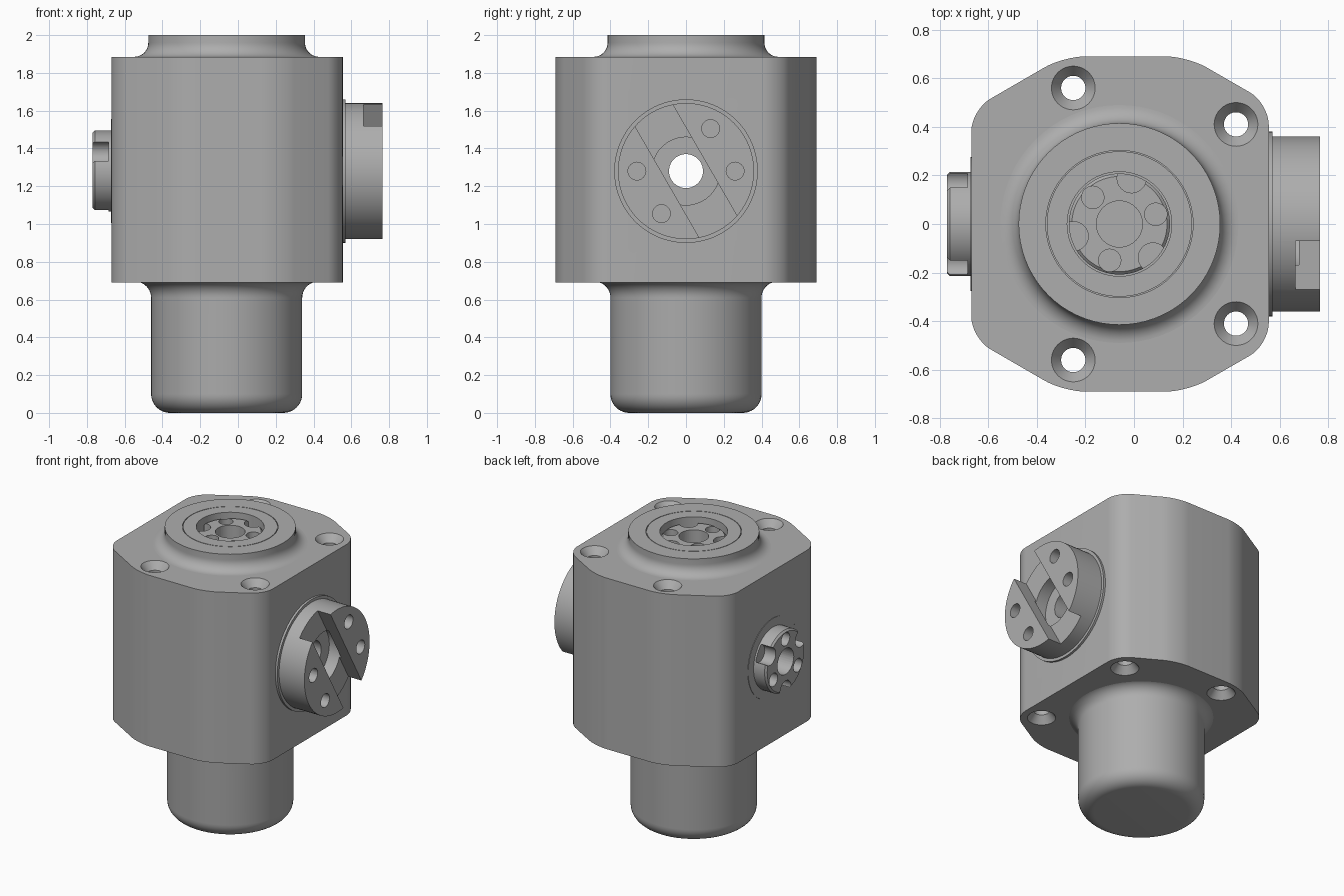
import bpy, bmesh
from math import radians, cos, sin
from mathutils import Matrix

cube = bpy.data.objects.get("Cube")
if cube:
    bpy.data.objects.remove(cube, do_unlink=True)

STEEL = (0.42, 0.42, 0.42, 1)
steel = bpy.data.materials.new("grey steel")
steel.use_nodes = True
steel.diffuse_color = STEEL
steel.node_tree.nodes["Principled BSDF"].inputs["Base Color"].default_value = STEEL


def finish(name, bm, matrix=Matrix()):
    bmesh.ops.remove_doubles(bm, verts=bm.verts, dist=1e-5)
    bmesh.ops.recalc_face_normals(bm, faces=bm.faces)
    bm.transform(matrix)
    mesh = bpy.data.meshes.new(name)
    bm.to_mesh(mesh)
    bm.free()
    mesh.materials.append(steel)
    obj = bpy.data.objects.new(name, mesh)
    bpy.context.collection.objects.link(obj)
    return obj


def arc(cx, cz, r, start, end, steps=10):
    angles = [radians(start + (end - start) * i / steps) for i in range(steps + 1)]
    return [(cx + r * cos(a), cz + r * sin(a)) for a in angles]


def lathe(name, profile, matrix=Matrix(), closed=False, steps=72):
    """Turn a profile of (radius, height) points about local z."""
    bm = bmesh.new()
    verts = [bm.verts.new((r, 0, z)) for r, z in profile]
    pairs = list(zip(verts, verts[1:]))
    if closed:
        pairs.append((verts[-1], verts[0]))
    edges = [bm.edges.new(p) for p in pairs]
    bmesh.ops.spin(bm, geom=verts + edges, cent=(0, 0, 0), axis=(0, 0, 1),
                   angle=radians(360), steps=steps)
    return finish(name, bm, matrix)


def rod(name, r, z0, z1, matrix=Matrix(), steps=40):
    return lathe(name, [(0, z0), (r, z0), (r, z1), (0, z1)], matrix, steps=steps)


def cut(cutter, *targets):
    for obj in targets:
        mod = obj.modifiers.new("cut", 'BOOLEAN')
        mod.operation, mod.solver, mod.object = 'DIFFERENCE', 'EXACT', cutter
        bpy.context.view_layer.objects.active = obj
        bpy.ops.object.modifier_apply(modifier=mod.name)
    bpy.data.objects.remove(cutter, do_unlink=True)


def polar(r, degrees):
    a = radians(degrees)
    return Matrix.Translation((r * cos(a), r * sin(a), 0))


AXIS = Matrix.Translation((-0.06, 0, 0))
SIDE_Z = Matrix.Translation((0, 0, 1.28))
TO_RIGHT = SIDE_Z @ Matrix.Rotation(radians(90), 4, 'Y')
TO_LEFT = SIDE_Z @ Matrix.Rotation(radians(-90), 4, 'Y')
LOW, HIGH = 0.69, 1.885

# Eight-sided housing with rounded upright corners
half = [(0.555, 0.497), (0.22, 0.69), (-0.29, 0.69), (-0.67, 0.47)]
outline = half + [(x, -y) for x, y in reversed(half)]
bm = bmesh.new()
base = bm.faces.new([bm.verts.new((x, y, LOW)) for x, y in outline])
top = bmesh.ops.extrude_face_region(bm, geom=[base])["geom"]
bmesh.ops.translate(bm, vec=(0, 0, HIGH - LOW),
                    verts=[g for g in top if isinstance(g, bmesh.types.BMVert)])
upright = [e for e in bm.edges if abs(e.verts[0].co.z - e.verts[1].co.z) > 0.5]
bmesh.ops.bevel(bm, geom=upright, offset=0.09, segments=8, profile=0.5, affect='EDGES')
housing = finish("housing", bm)

# Countersunk bolt holes through the housing
for x, y in ((-0.25, 0.56), (0.42, 0.41)):
    for side in (1, -1):
        sink = [(0, LOW - 0.02), (0.105, LOW - 0.02), (0.09, LOW), (0.05, LOW + 0.05),
                (0.05, HIGH - 0.05), (0.09, HIGH), (0.105, HIGH + 0.02), (0, HIGH + 0.02)]
        cut(lathe("bolt_cutter", sink, Matrix.Translation((x, y * side, 0)), steps=40), housing)

# Lower barrel with rounded end and flared root
barrel = lathe("lower_barrel", [(0, 0)] + arc(0.3, 0.1, 0.1, -90, 0)
               + arc(0.485, 0.61, 0.085, 180, 90) + [(0, 0.695)], AXIS)

# Upper collar with flared root and a fine ring groove
collar = lathe("upper_collar", [(0.215, 1.88)] + arc(0.49, 1.96, 0.075, 270, 180)
               + [(0.415, 2), (0.303, 2), (0.303, 1.99), (0.299, 1.99), (0.299, 2),
                  (0.215, 2)], AXIS, closed=True)


def coupler(name, radius, z0, z1, depth, matrix, extra=()):
    """Disc with three drilled holes and three rim scallops in turn."""
    c = 0.012
    disc = lathe(name, [(0, z0), (radius, z0), (radius, z1 - c), (radius - c, z1), (0, z1)], matrix)
    for k in range(3):
        hole = rod("hole_cutter", 0.046, depth, z1 + 0.05, matrix @ polar(0.155, 120 * k))
        cut(hole, disc, *extra)
        scallop = rod("scallop_cutter", 0.06, depth, z1 + 0.05,
                      matrix @ polar(0.195, 120 * k + 60))
        cut(scallop, disc)
    return disc


# Top coupler sunk in the collar, with a blind centre hole
top_coupler = coupler("top_coupler", 0.208, 1.88, 1.965, 1.9,
                      AXIS @ Matrix.Rotation(radians(15), 4, 'Z'))
cut(rod("centre_cutter", 0.095, 1.7, 2.1, AXIS), top_coupler, housing)

# Side coupler and the thin seat ring around it
side_coupler = coupler("side_coupler", 0.215, 0.64, 0.77, 0.685, TO_LEFT)
seat_ring = lathe("side_seat_ring", [(0.2, 0.665), (0.275, 0.665), (0.275, 0.673), (0.2, 0.673)],
                  TO_LEFT, closed=True)

# Drive flange: a drum with a slot across it, a counterbore and four pin holes
flange = rod("drive_flange", 0.36, 0.53, 0.765, TO_RIGHT, steps=96)
flange_ring = lathe("flange_ring", [(0.34, 0.54), (0.38, 0.54), (0.38, 0.57), (0.34, 0.57)],
                    TO_RIGHT, closed=True, steps=96)
bm = bmesh.new()
bmesh.ops.create_cube(bm, size=1)
bm.transform(Matrix.Translation((0, 0, 0.765)) @ Matrix.Rotation(radians(30), 4, 'Z')
             @ Matrix.Diagonal((1, 0.23, 0.2, 1)))
cut(finish("slot_cutter", bm, TO_RIGHT), flange)
cut(rod("counterbore_cutter", 0.18, 0.58, 0.68, TO_RIGHT), flange)
for angle in (90, 150, 270, 330):
    cut(rod("pin_cutter", 0.047, 0.6, 0.8, TO_RIGHT @ polar(0.26, angle)), flange)

# Cross bore through the whole unit
cut(rod("bore_cutter", 0.09, -1, 1, TO_RIGHT), housing, flange, side_coupler)

# Smooth curved surfaces, keep machined edges crisp
bpy.ops.object.select_all(action='DESELECT')
for obj in (housing, barrel, collar, top_coupler, side_coupler, seat_ring, flange, flange_ring):
    obj.select_set(True)
bpy.context.view_layer.objects.active = housing
bpy.ops.object.shade_smooth_by_angle(angle=radians(30))
